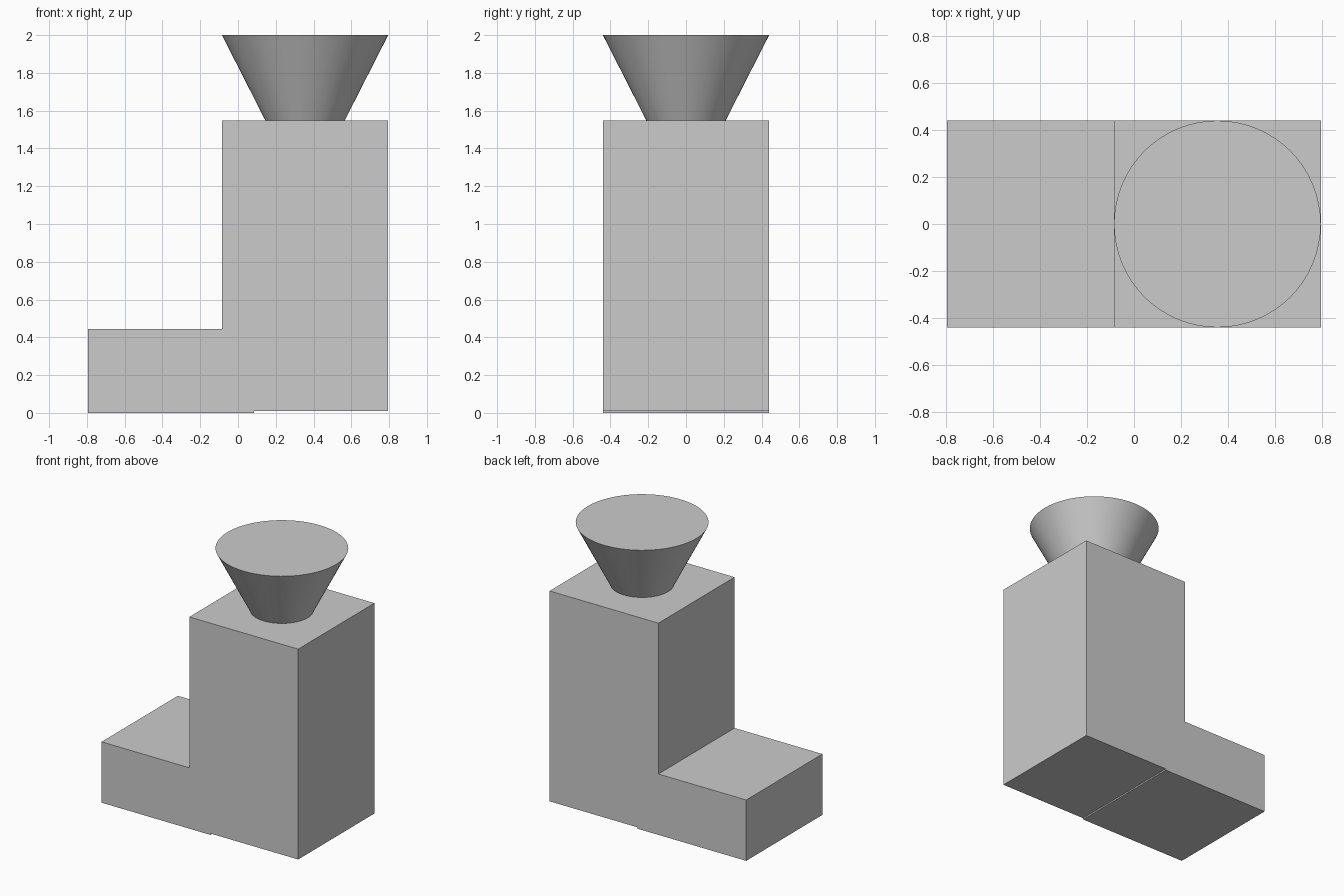
import bpy
import bmesh
from math import radians

cube = bpy.data.objects.get("Cube")
if cube:
    bpy.data.objects.remove(cube, do_unlink=True)

# Single light grey finish
grey = bpy.data.materials.new("light_grey")
grey.use_nodes = True
colour = (0.6, 0.6, 0.6, 1)
grey.diffuse_color = colour
grey.node_tree.nodes["Principled BSDF"].inputs["Base Color"].default_value = colour

HALF_LENGTH, HALF_DEPTH = 0.795, 0.44
COLUMN_X = HALF_LENGTH - HALF_DEPTH   # centre of the upright column
COLUMN_TOP, TOP = 1.548, 2.0


def extrude_profile(name, points, half_depth):
    """Prism from an x-z outline, extruded along y."""
    bm = bmesh.new()
    face = bm.faces.new([bm.verts.new((x, -half_depth, z)) for x, z in points])
    result = bmesh.ops.extrude_face_region(bm, geom=[face])
    verts = [g for g in result["geom"] if isinstance(g, bmesh.types.BMVert)]
    bmesh.ops.translate(bm, verts=verts, vec=(0, 2 * half_depth, 0))
    bmesh.ops.recalc_face_normals(bm, faces=bm.faces)
    mesh = bpy.data.meshes.new(name)
    bm.to_mesh(mesh)
    bm.free()
    obj = bpy.data.objects.new(name, mesh)
    bpy.context.collection.objects.link(obj)
    obj.data.materials.append(grey)
    return obj


# L-shaped body: low step and tall column, with a slight rise under the column
step_end, column_side = 0.085, COLUMN_X - HALF_DEPTH
extrude_profile("stepped_body", [
    (-HALF_LENGTH, 0), (step_end, 0), (step_end, 0.01), (HALF_LENGTH, 0.01),
    (HALF_LENGTH, COLUMN_TOP), (column_side, COLUMN_TOP),
    (column_side, 0.445), (-HALF_LENGTH, 0.445)], HALF_DEPTH)

# Flared cone standing on the column
bpy.ops.mesh.primitive_cone_add(
    vertices=64, radius1=0.21, radius2=HALF_DEPTH, depth=TOP - COLUMN_TOP,
    location=(COLUMN_X, 0, (TOP + COLUMN_TOP) / 2))
cone = bpy.context.object
cone.name = "flared_cone"
cone.data.materials.append(grey)
bpy.ops.object.shade_smooth_by_angle(angle=radians(30))
